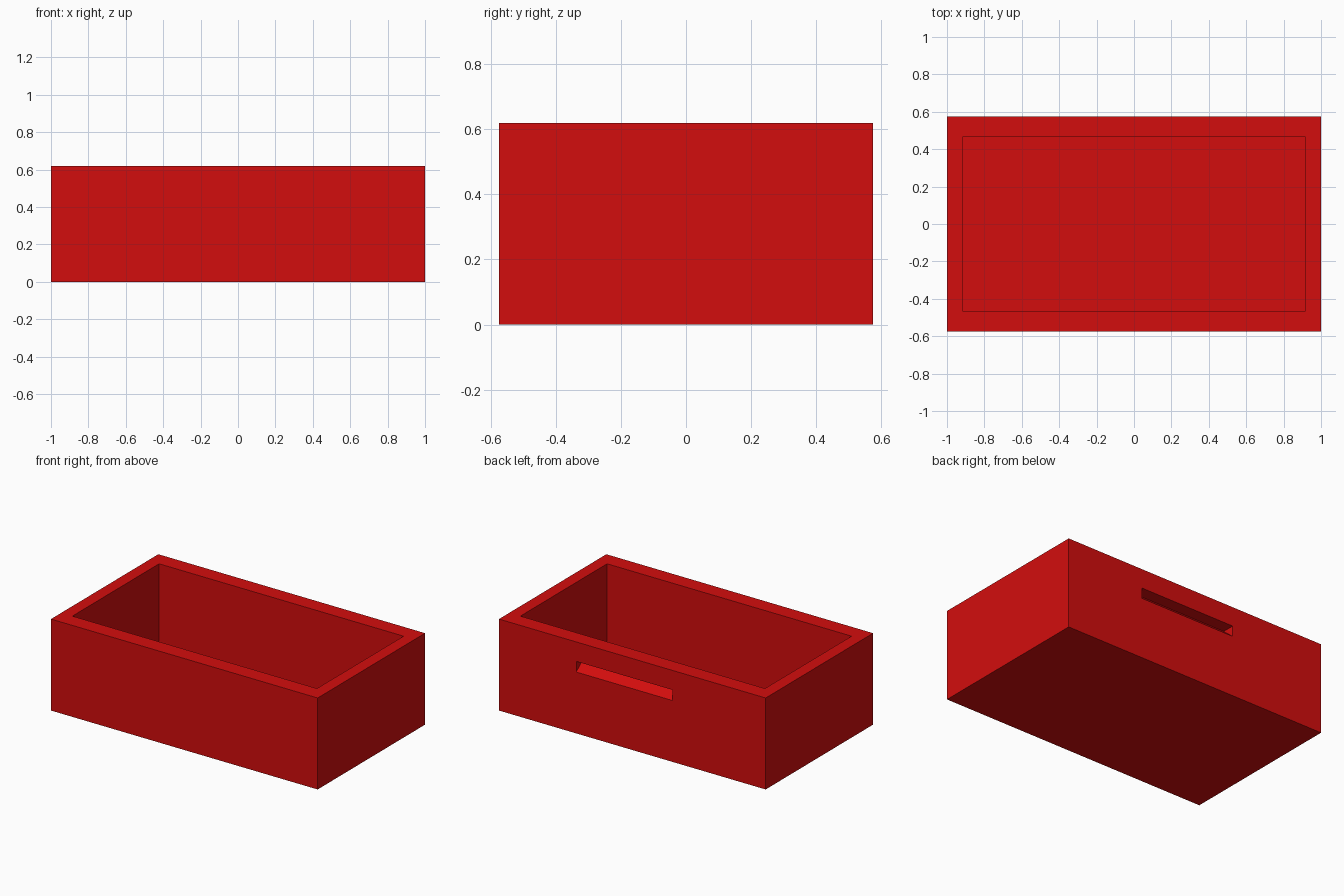
import bpy
import bmesh
from mathutils import Matrix, Vector

default_cube = bpy.data.objects.get("Cube")
if default_cube:
    bpy.data.objects.remove(default_cube, do_unlink=True)

LENGTH, DEPTH, HEIGHT = 2.0, 1.15, 0.62
WALL_X, WALL_Y, FLOOR = 0.083, 0.111, 0.08
BACK = DEPTH / 2


def make_material(name, colour):
    mat = bpy.data.materials.new(name)
    mat.use_nodes = True
    mat.diffuse_color = colour
    mat.node_tree.nodes["Principled BSDF"].inputs["Base Color"].default_value = colour
    return mat


def make_object(name, bm):
    bmesh.ops.recalc_face_normals(bm, faces=bm.faces)
    mesh = bpy.data.meshes.new(name)
    bm.to_mesh(mesh)
    bm.free()
    obj = bpy.data.objects.new(name, mesh)
    bpy.context.collection.objects.link(obj)
    return obj


def make_box(name, size, bottom):
    bm = bmesh.new()
    place = Matrix.Translation((0, 0, bottom + size[2] / 2)) @ Matrix.Diagonal((*size, 1))
    bmesh.ops.create_cube(bm, size=1, matrix=place)
    return make_object(name, bm)


def make_prism(name, profile, x_start, x_end):
    """Extrude a (y, z) profile along x."""
    bm = bmesh.new()
    face = bm.faces.new([bm.verts.new((x_start, y, z)) for y, z in profile])
    grown = bmesh.ops.extrude_face_region(bm, geom=[face])["geom"]
    verts = [v for v in grown if isinstance(v, bmesh.types.BMVert)]
    bmesh.ops.translate(bm, verts=verts, vec=Vector((x_end - x_start, 0, 0)))
    return make_object(name, bm)


def cut(target, cutter):
    cutter.hide_render = True
    mod = target.modifiers.new("cut", "BOOLEAN")
    mod.operation = "DIFFERENCE"
    mod.solver = "EXACT"
    mod.object = cutter
    bpy.context.view_layer.objects.active = target
    bpy.ops.object.modifier_apply(modifier=mod.name)
    bpy.data.objects.remove(cutter, do_unlink=True)


# Open box with thick walls
box = make_box("open_box", (LENGTH, DEPTH, HEIGHT), 0)
cut(box, make_box("cavity_cutter",
                  (LENGTH - 2 * WALL_X, DEPTH - 2 * WALL_Y, HEIGHT), FLOOR))

# Finger grip in the back wall: flat ceiling, floor sloping up and inward
SLOT_LOW, SLOT_HIGH, SLOT_DEPTH = 0.416, 0.488, 0.085
OVER = 0.02
grip = [(BACK + OVER, SLOT_LOW), (BACK, SLOT_LOW),
        (BACK - SLOT_DEPTH, SLOT_HIGH), (BACK + OVER, SLOT_HIGH)]
cut(box, make_prism("grip_cutter", grip, -0.3, 0.42))

# One flat colour
box.data.materials.clear()
box.data.materials.append(make_material("red", (0.65, 0.004, 0.004, 1)))
for poly in box.data.polygons:
    poly.material_index = 0
    poly.use_smooth = False
